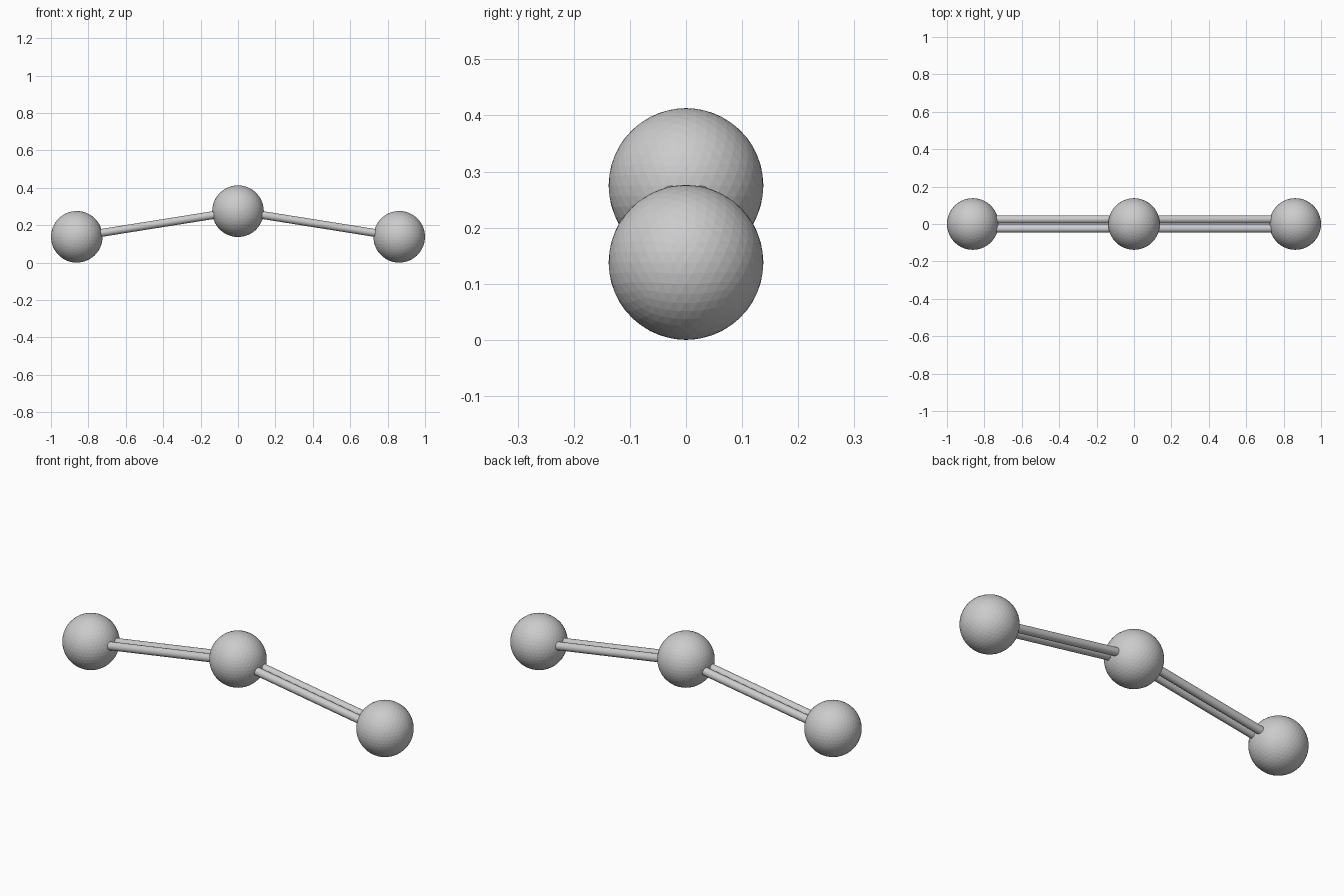
import bpy
from mathutils import Vector

cube = bpy.data.objects.get("Cube")
if cube:
    bpy.data.objects.remove(cube, do_unlink=True)

BALL_R = 0.138
ROD_R = 0.021
ROD_GAP = 0.025  # distance of each rod from the centre plane

grey = bpy.data.materials.new("light grey")
grey.use_nodes = True
colour = (0.6, 0.6, 0.6, 1)
grey.diffuse_color = colour
grey.node_tree.nodes["Principled BSDF"].inputs["Base Color"].default_value = colour


def finish(name):
    obj = bpy.context.object
    obj.name = name
    obj.data.materials.append(grey)
    return obj


def ball(name, centre):
    bpy.ops.mesh.primitive_ico_sphere_add(subdivisions=4, radius=BALL_R, location=centre)
    finish(name)


def rod(name, start, end):
    axis = end - start
    bpy.ops.mesh.primitive_cylinder_add(vertices=24, radius=ROD_R, depth=axis.length,
                                        location=(start + end) / 2)
    obj = finish(name)
    obj.rotation_mode = 'QUATERNION'
    obj.rotation_quaternion = axis.to_track_quat('Z', 'Y')
    bpy.ops.object.shade_smooth_by_angle()


# Raised middle ball
middle = Vector((0, 0, 0.275))
ball("middle_ball", middle)

# Outer balls, each joined to the middle by a pair of parallel rods
for side, sx in (("left", 1), ("right", -1)):
    outer = Vector((sx * (1 - BALL_R), 0, BALL_R))
    ball(side + "_ball", outer)
    for place, sy in (("front", -1), ("back", 1)):
        shift = Vector((0, sy * ROD_GAP, 0))
        rod(f"{side}_{place}_rod", middle + shift, outer + shift)
